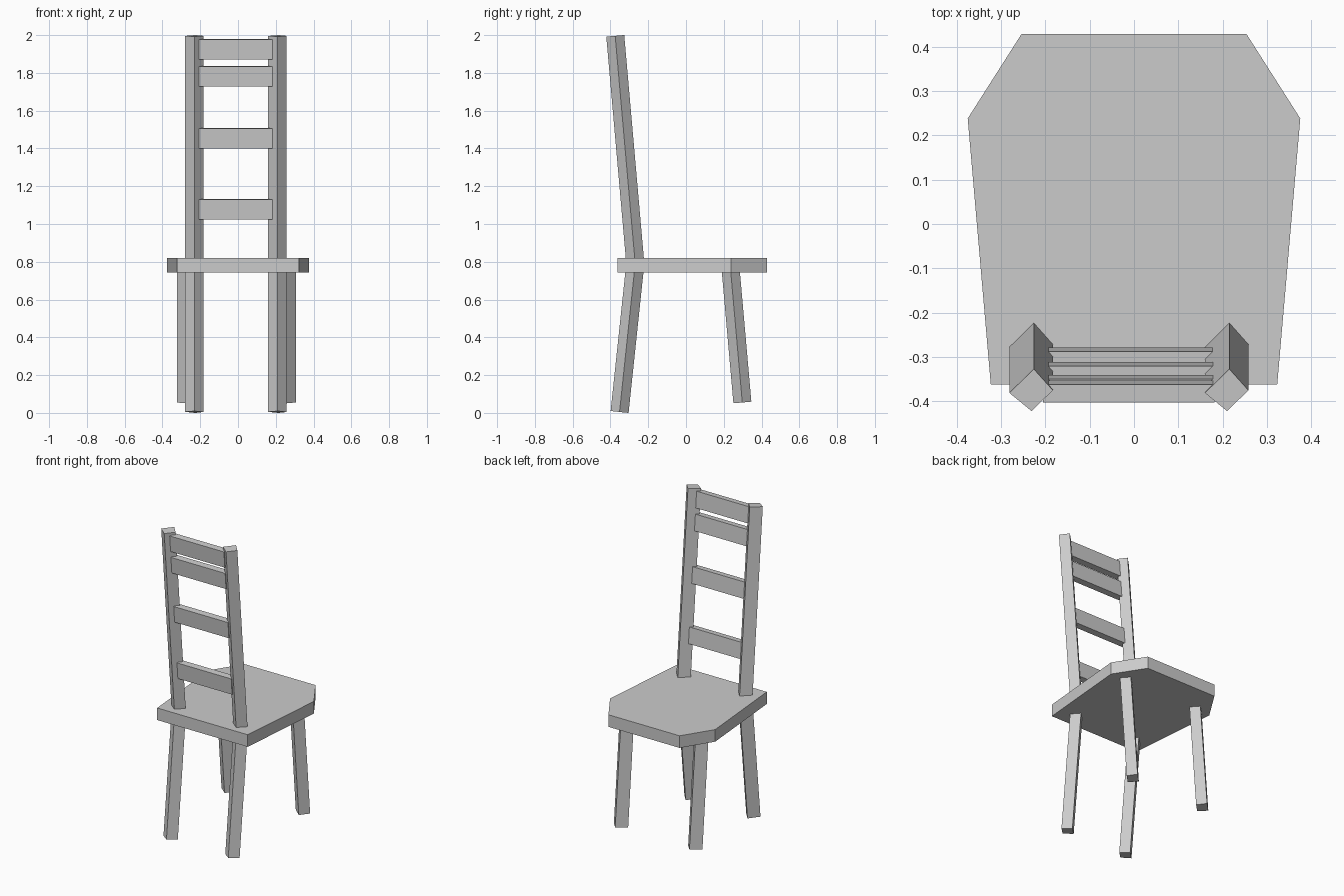
import bpy
import math
from mathutils import Vector

default = bpy.data.objects.get("Cube")
if default:
    bpy.data.objects.remove(default, do_unlink=True)

grey = bpy.data.materials.new("plain_grey")
grey.use_nodes = True
colour = (0.6, 0.6, 0.6, 1.0)
grey.diffuse_color = colour
grey.node_tree.nodes["Principled BSDF"].inputs["Base Color"].default_value = colour


def prism(name, lower, upper):
    """Solid between two matching rings of points listed counter-clockwise."""
    n = len(lower)
    faces = [list(range(n))[::-1], list(range(n, 2 * n))]
    faces += [[i, (i + 1) % n, n + (i + 1) % n, n + i] for i in range(n)]
    mesh = bpy.data.meshes.new(name)
    mesh.from_pydata(list(lower) + list(upper), [], faces)
    mesh.materials.append(grey)
    obj = bpy.data.objects.new(name, mesh)
    bpy.context.collection.objects.link(obj)
    return obj


# Nearly square bar section, turned corner-forward
SECTION = [(-0.049, -0.005), (0.001, -0.046), (0.049, 0.001), (0.006, 0.049)]


def bar(name, x, start, end):
    """Slanted bar with square-cut ends; start and end are (y, z) centres."""
    slope = (end[0] - start[0]) / (end[1] - start[1])
    rings = [[Vector((x + dx, y + dy, z - slope * dy)) for dx, dy in SECTION]
             for y, z in (start, end)]
    return prism(name, *rings)


# Seat with clipped far corners
half = [(0.323, -0.362), (0.375, 0.238), (0.254, 0.428)]
outline = half + [(-x, y) for x, y in reversed(half)]
prism("seat", [(x, y, 0.742) for x, y in outline],
      [(x, y, 0.82) for x, y in outline])

# Back posts and splayed legs
for side, post_x, leg_x in (("right", -0.232, -0.273), ("left", 0.209, 0.257)):
    bar(side + "_back_post", post_x, (-0.269, 0.78), (-0.376, 1.996))
    bar(side + "_back_leg", post_x, (-0.353, 0.005), (-0.271, 0.78))
    bar(side + "_seat_edge_leg", leg_x, (0.297, 0.055), (0.233, 0.78))

# Backrest slats, leaning with the posts
lean = math.radians(5)
for number, z in enumerate((1.079, 1.455, 1.783, 1.926), 1):
    y = -0.275 - (z - 0.82) * math.tan(lean)
    bpy.ops.mesh.primitive_cube_add(size=1, location=(-0.012, y - 0.006, z),
                                    rotation=(lean, 0, 0))
    slat = bpy.context.object
    slat.name = f"back_slat_{number}"
    slat.scale = (0.387, 0.041, 0.105)
    slat.data.materials.append(grey)
